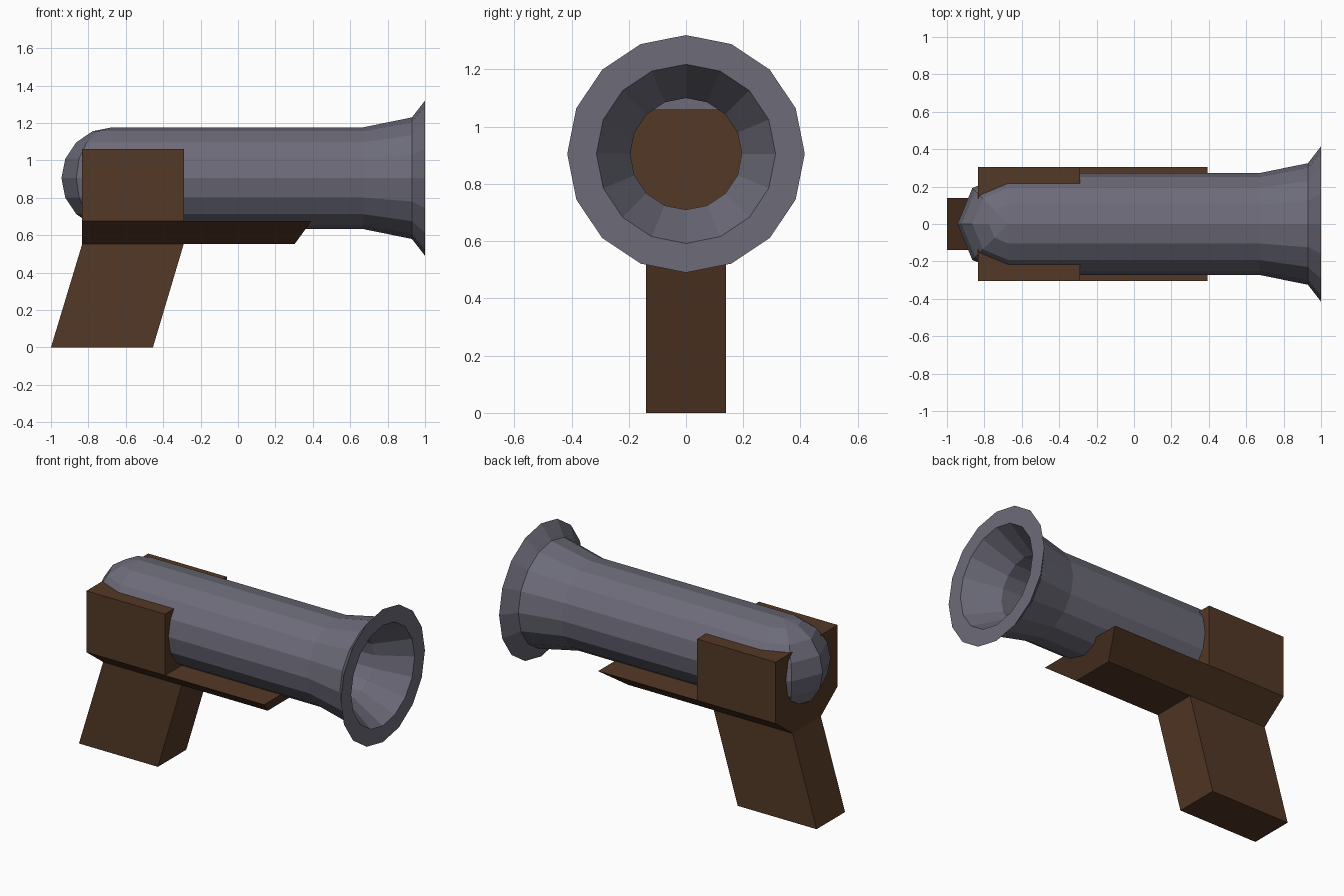
import bpy, bmesh
from math import cos, sin, pi
from mathutils import Matrix

if "Cube" in bpy.data.objects:
    bpy.data.objects.remove(bpy.data.objects["Cube"])

AXIS_Z = 0.905      # height of the barrel axis
SIDES = 16
R = 0.272           # main barrel radius
BREECH_X = -0.672   # where the rounded breech begins


def material(name, rgb):
    m = bpy.data.materials.new(name)
    m.diffuse_color = (*rgb, 1)
    m.use_nodes = True
    m.node_tree.nodes["Principled BSDF"].inputs["Base Color"].default_value = m.diffuse_color
    return m


metal = material("gunmetal", (0.15, 0.147, 0.19))
wood = material("dark_wood", (0.088, 0.04, 0.019))


def finish(bm, name, mat):
    bmesh.ops.recalc_face_normals(bm, faces=bm.faces)
    me = bpy.data.meshes.new(name)
    bm.to_mesh(me)
    bm.free()
    me.materials.append(mat)
    ob = bpy.data.objects.new(name, me)
    bpy.context.collection.objects.link(ob)
    return ob


def loft(name, mat, bottom, top):
    """Solid between two rectangles given as (x0, x1, half_width, z)."""
    bm = bmesh.new()
    rings = []
    for x0, x1, w, z in (bottom, top):
        pts = ((x0, -w), (x1, -w), (x1, w), (x0, w))
        rings.append([bm.verts.new((x, y, z)) for x, y in pts])
    a, b = rings
    bm.faces.new(a)
    bm.faces.new(b)
    for i in range(4):
        j = (i + 1) % 4
        bm.faces.new((a[i], a[j], b[j], b[i]))
    return finish(bm, name, mat)


# barrel: breech dome (half sphere with upright poles)
bm = bmesh.new()
bmesh.ops.create_uvsphere(bm, u_segments=8, v_segments=8, radius=R,
                          matrix=Matrix.Translation((BREECH_X, 0, AXIS_Z)))
bmesh.ops.delete(bm, geom=[v for v in bm.verts if v.co.x > BREECH_X + 0.001],
                 context='VERTS')

# barrel: outer wall, flared muzzle, rim, funnel and bore
profile = [(BREECH_X, R), (0.67, R), (0.93, 0.325), (1.0, 0.415),
           (1.0, 0.313), (0.80, 0.195), (BREECH_X, 0.195)]
rings = []
for x, r in profile:
    rings.append([bm.verts.new((x, r * sin(2 * pi * i / SIDES),
                                AXIS_Z + r * cos(2 * pi * i / SIDES)))
                  for i in range(SIDES)])
for a, b in zip(rings, rings[1:]):
    for i in range(SIDES):
        j = (i + 1) % SIDES
        bm.faces.new((a[i], a[j], b[j], b[i]))
bm.faces.new(rings[-1])
bmesh.ops.remove_doubles(bm, verts=bm.verts, dist=0.001)
finish(bm, "barrel", metal)

# wooden stock: cradle block, chamfered fore-end, raked grip
loft("cradle_block", wood, (-0.833, -0.29, 0.305, 0.677), (-0.833, -0.29, 0.305, 1.06))
loft("fore_end", wood, (-0.833, 0.303, 0.14, 0.553), (-0.833, 0.393, 0.305, 0.677))
loft("grip", wood, (-1.0, -0.455, 0.14, 0.0), (-0.833, -0.29, 0.14, 0.553))
